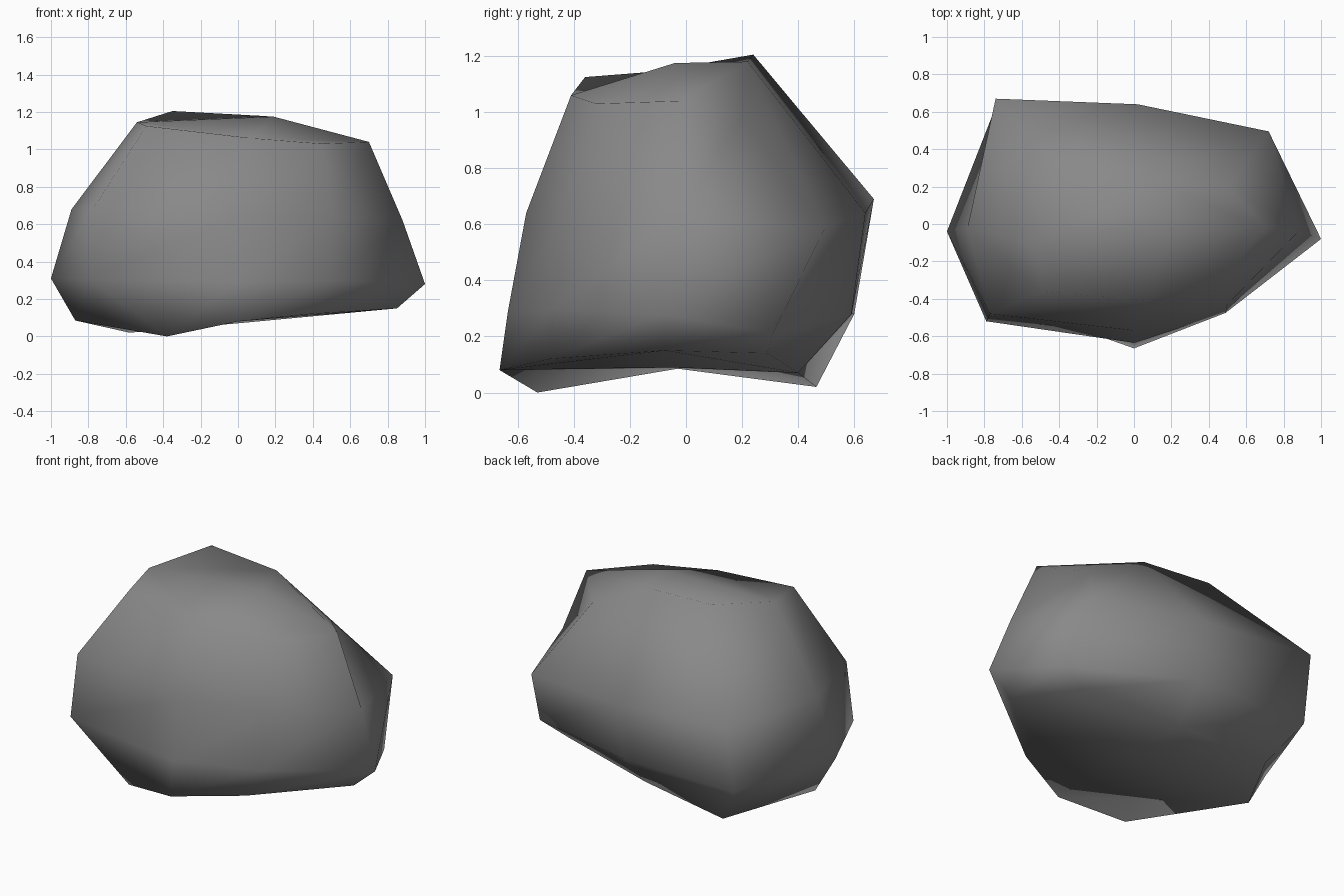
import bpy, bmesh

if "Cube" in bpy.data.objects:
    bpy.data.objects.remove(bpy.data.objects["Cube"])

# Boulder: four irregular rings of eight points, lofted and capped.
# Ring order: left, front left, front, front right, right, back right, back, back left
RINGS = [
    [(-.87, -.03, .085), (-.38, -.53, 0), (0, -.665, .08), (.39, -.485, .12),
     (.85, -.075, .15), (.60, .29, .14), (0, .40, .07), (-.58, .465, .02)],
    [(-1, -.04, .31), (-.79, -.52, .31), (0, -.635, .29), (.49, -.475, .30),
     (1, -.08, .28), (.79, .31, .21), (.02, .59, .28), (-.75, .60, .28)],
    [(-.89, -.02, .68), (-.77, -.48, .69), (0, -.57, .64), (.50, -.43, .64),
     (.88, -.04, .62), (.72, .495, .585), (.02, .64, .64), (-.74, .67, .69)],
    [(-.54, -.105, 1.145), (-.49, -.36, 1.125), (.07, -.41, 1.06), (.45, -.32, 1.03),
     (.70, -.02, 1.04), (.50, .20, .98), (.11, .22, 1.18), (-.35, .24, 1.205)],
]
BOTTOM, TOP = (0, -.05, .09), (.19, -.04, 1.175)

bm = bmesh.new()
rings = [[bm.verts.new(p) for p in ring] for ring in RINGS]
low, high = bm.verts.new(BOTTOM), bm.verts.new(TOP)

# sides
for a, b in zip(rings, rings[1:]):
    for i in range(8):
        j = (i + 1) % 8
        bm.faces.new((a[i], a[j], b[j], b[i]))

# underside and top: four quads around a centre point each
for ring, centre in ((rings[0], low), (rings[-1], high)):
    for i in range(0, 8, 2):
        bm.faces.new((ring[i], ring[i + 1], ring[(i + 2) % 8], centre))

bmesh.ops.recalc_face_normals(bm, faces=bm.faces)
for f in bm.faces:
    f.smooth = True

mesh = bpy.data.meshes.new("boulder")
bm.to_mesh(mesh)
bm.free()

stone = bpy.data.materials.new("stone grey")
stone.diffuse_color = (.25, .25, .25, 1)
stone.use_nodes = True
stone.node_tree.nodes["Principled BSDF"].inputs["Base Color"].default_value = stone.diffuse_color
mesh.materials.append(stone)
bpy.context.collection.objects.link(bpy.data.objects.new("boulder", mesh))
